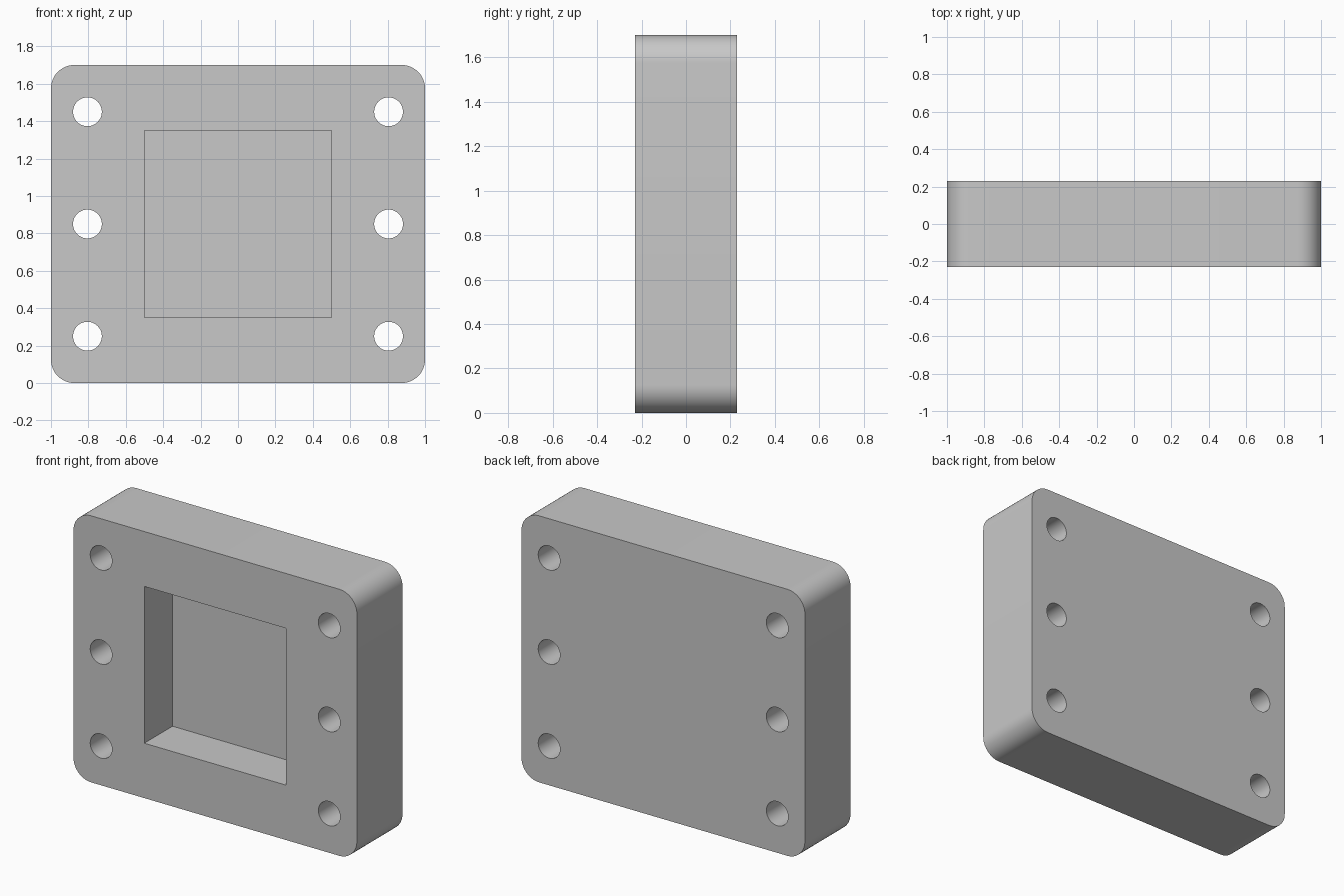
import bpy
import bmesh
from math import radians
from mathutils import Matrix

WIDTH, DEPTH, HEIGHT = 2.0, 0.46, 1.7
CORNER_RADIUS = 0.125
POCKET_SIZE, POCKET_DEPTH = 1.0, 0.284
HOLE_RADIUS, HOLE_X, HOLE_PITCH = 0.077, 0.805, 0.6
MID_Z = HEIGHT / 2

default = bpy.data.objects.get("Cube")
if default:
    bpy.data.objects.remove(default, do_unlink=True)

grey = bpy.data.materials.new("plain_grey")
grey.use_nodes = True
colour = (0.58, 0.58, 0.58, 1)
grey.diffuse_color = colour
grey.node_tree.nodes["Principled BSDF"].inputs["Base Color"].default_value = colour


def make_object(name, bm):
    bmesh.ops.recalc_face_normals(bm, faces=bm.faces)
    mesh = bpy.data.meshes.new(name)
    bm.to_mesh(mesh)
    bm.free()
    mesh.materials.append(grey)
    obj = bpy.data.objects.new(name, mesh)
    bpy.context.collection.objects.link(obj)
    return obj


def add_box(bm, size, centre):
    matrix = Matrix.Translation(centre) @ Matrix.Diagonal((*size, 1))
    bmesh.ops.create_cube(bm, size=1, matrix=matrix)


# Block with its four front-to-back edges rounded
bm = bmesh.new()
add_box(bm, (WIDTH, DEPTH, HEIGHT), (0, 0, MID_Z))
corners = [e for e in bm.edges if abs(e.verts[0].co.y - e.verts[1].co.y) > 0.1]
bmesh.ops.bevel(bm, geom=corners, offset=CORNER_RADIUS, segments=12,
                profile=0.5, affect='EDGES')
plate = make_object("mounting_plate", bm)

# Square blind pocket, open at the front
bm = bmesh.new()
overshoot = 0.1
add_box(bm, (POCKET_SIZE, POCKET_DEPTH + overshoot, POCKET_SIZE),
        (0, -DEPTH / 2 + (POCKET_DEPTH - overshoot) / 2, MID_Z))
pocket = make_object("pocket_cutter", bm)

# Three bolt holes through each side
bm = bmesh.new()
for side in (-1, 1):
    for row in (-1, 0, 1):
        place = Matrix.Translation((side * HOLE_X, 0, MID_Z + row * HOLE_PITCH))
        bmesh.ops.create_cone(bm, cap_ends=True, segments=48,
                              radius1=HOLE_RADIUS, radius2=HOLE_RADIUS,
                              depth=DEPTH * 2,
                              matrix=place @ Matrix.Rotation(radians(90), 4, 'X'))
holes = make_object("bolt_hole_cutter", bm)

# Cut the openings, then discard the cutters
bpy.ops.object.select_all(action='DESELECT')
plate.select_set(True)
bpy.context.view_layer.objects.active = plate
for cutter in (pocket, holes):
    cutter.hide_render = True
    mod = plate.modifiers.new(cutter.name, 'BOOLEAN')
    mod.operation = 'DIFFERENCE'
    mod.solver = 'EXACT'
    mod.object = cutter
    bpy.ops.object.modifier_apply(modifier=mod.name)
    bpy.data.objects.remove(cutter, do_unlink=True)

bpy.ops.object.shade_smooth_by_angle(angle=radians(30))
